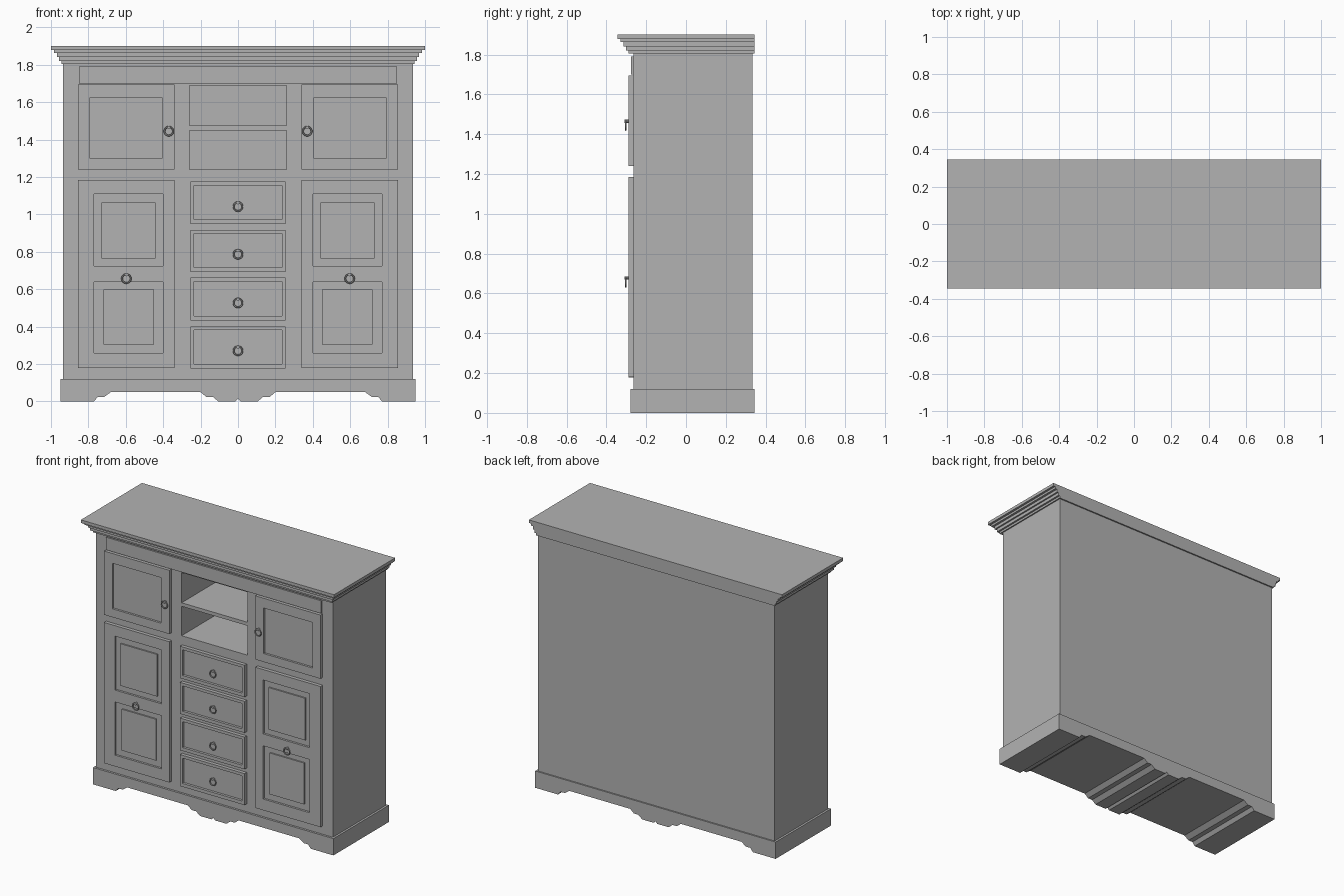
import bpy, bmesh, math
from mathutils import Matrix

if "Cube" in bpy.data.objects:
    bpy.data.objects.remove(bpy.data.objects["Cube"])

grey = bpy.data.materials.new("plain grey")
grey.use_nodes = True
color = (0.45, 0.45, 0.45, 1)
grey.diffuse_color = color
grey.node_tree.nodes["Principled BSDF"].inputs["Base Color"].default_value = color


def finish(name, bm):
    bmesh.ops.recalc_face_normals(bm, faces=bm.faces[:])
    mesh = bpy.data.meshes.new(name)
    bm.to_mesh(mesh)
    bm.free()
    mesh.materials.append(grey)
    obj = bpy.data.objects.new(name, mesh)
    bpy.context.collection.objects.link(obj)
    return obj


def box(name, x, y, z):
    bm = bmesh.new()
    bmesh.ops.create_cube(bm, size=1)
    for v in bm.verts:
        v.co = [r[0] if c < 0 else r[1] for c, r in zip(v.co, (x, y, z))]
    return finish(name, bm)


def carve(obj, x, y, z):
    """Cut a rectangular pocket and discard the cutter."""
    cutter = box("cutter", x, y, z)
    cutter.hide_render = True
    mod = obj.modifiers.new("pocket", "BOOLEAN")
    mod.operation, mod.solver, mod.object = "DIFFERENCE", "EXACT", cutter
    bpy.context.view_layer.objects.active = obj
    bpy.ops.object.modifier_apply(modifier=mod.name)
    bpy.data.objects.remove(cutter)


def side_range(s, a, b):
    return tuple(sorted((s * a, s * b)))


def ring_pull(name, x, y, z):
    """Hanging ring with a small stem, lying against the surface at y."""
    bm = bmesh.new()
    n, m, major, minor = 20, 6, 0.0235, 0.0045
    rings = []
    for i in range(n):
        a = math.tau * i / n
        loop = []
        for j in range(m):
            b = math.tau * j / m
            r = major + minor * math.cos(b)
            loop.append(bm.verts.new((x + r * math.cos(a),
                                      y - 0.013 + minor * math.sin(b),
                                      z + r * math.sin(a))))
        rings.append(loop)
    for i in range(n):
        p, q = rings[i], rings[(i + 1) % n]
        for j in range(m):
            k = (j + 1) % m
            bm.faces.new((p[j], q[j], q[k], p[k]))
    place = Matrix.Translation((x, y - 0.009, z + 0.02)) @ Matrix.Rotation(math.pi / 2, 4, "X")
    bmesh.ops.create_cone(bm, cap_ends=True, segments=10, radius1=0.008,
                          radius2=0.008, depth=0.018, matrix=place)
    obj = finish(name, bm)
    bpy.ops.object.select_all(action="DESELECT")
    obj.select_set(True)
    bpy.context.view_layer.objects.active = obj
    bpy.ops.object.shade_smooth_by_angle()


FACE, DOOR, BACK = -0.265, -0.29, 0.335

# Carcass with two open shelf bays
body = box("cabinet_body", (-0.935, 0.935), (FACE, BACK), (0.12, 1.805))
for z in ((1.24, 1.45), (1.475, 1.69)):
    carve(body, (-0.26, 0.26), (-0.4, 0.31), z)

# Plinth with a scalloped lower edge
half = [(0.95, 0.12), (0.95, 0), (0.77, 0), (0.75, 0.025), (0.715, 0.025),
        (0.68, 0.05), (0.2, 0.05), (0.17, 0.025), (0.135, 0.025),
        (0.105, 0), (0.015, 0)]
outline = half + [(0, 0.015)] + [(-x, z) for x, z in reversed(half)]
bm = bmesh.new()
face = bm.faces.new([bm.verts.new((x, -0.28, z)) for x, z in outline])
new = bmesh.ops.extrude_face_region(bm, geom=[face])["geom"]
bmesh.ops.translate(bm, vec=(0, 0.625, 0),
                    verts=[v for v in new if isinstance(v, bmesh.types.BMVert)])
finish("plinth", bm)

# Stepped cornice, flush at the back
levels = [1.805, 1.82, 1.842, 1.863, 1.878, 1.9]
reach = [0.944, 0.957, 0.968, 0.984, 1.0]
for i, r in enumerate(reach):
    box("cornice_step", (-r, r), (0.655 - r, 0.345), (levels[i], levels[i + 1]))

# Frieze board
box("frieze_board", (-0.85, 0.85), (-0.276, FACE), (1.70, 1.79))

# Doors, mirrored left and right
for s, side in ((1, "left"), (-1, "right")):
    width = side_range(s, 0.34, 0.855)
    upper = box(side + "_upper_door", width, (DOOR, FACE), (1.24, 1.695))
    carve(upper, side_range(s, 0.405, 0.79), (-0.4, -0.275), (1.30, 1.625))
    ring_pull(side + "_upper_pull", s * 0.37, DOOR, 1.445)

    lower = box(side + "_lower_door", width, (DOOR, FACE), (0.18, 1.185))
    for z, inner_x, inner_z in (((0.725, 1.11), (0.44, 0.73), (0.765, 1.065)),
                                ((0.26, 0.64), (0.45, 0.72), (0.305, 0.60))):
        carve(lower, side_range(s, 0.40, 0.77), (-0.4, -0.275), z)
        box(side + "_door_field", side_range(s, *inner_x), (-0.285, -0.27), inner_z)
    ring_pull(side + "_lower_pull", s * 0.597, DOOR, 0.657)

# Drawer stack
for low, high in ((0.177, 0.402), (0.433, 0.663), (0.693, 0.918), (0.948, 1.176)):
    drawer = box("drawer_front", (-0.255, 0.255), (DOOR, FACE), (low, high))
    carve(drawer, (-0.235, 0.235), (-0.4, -0.272), (low + 0.024, high - 0.021))
    ring_pull("drawer_pull", 0, -0.272, low + 0.094)
